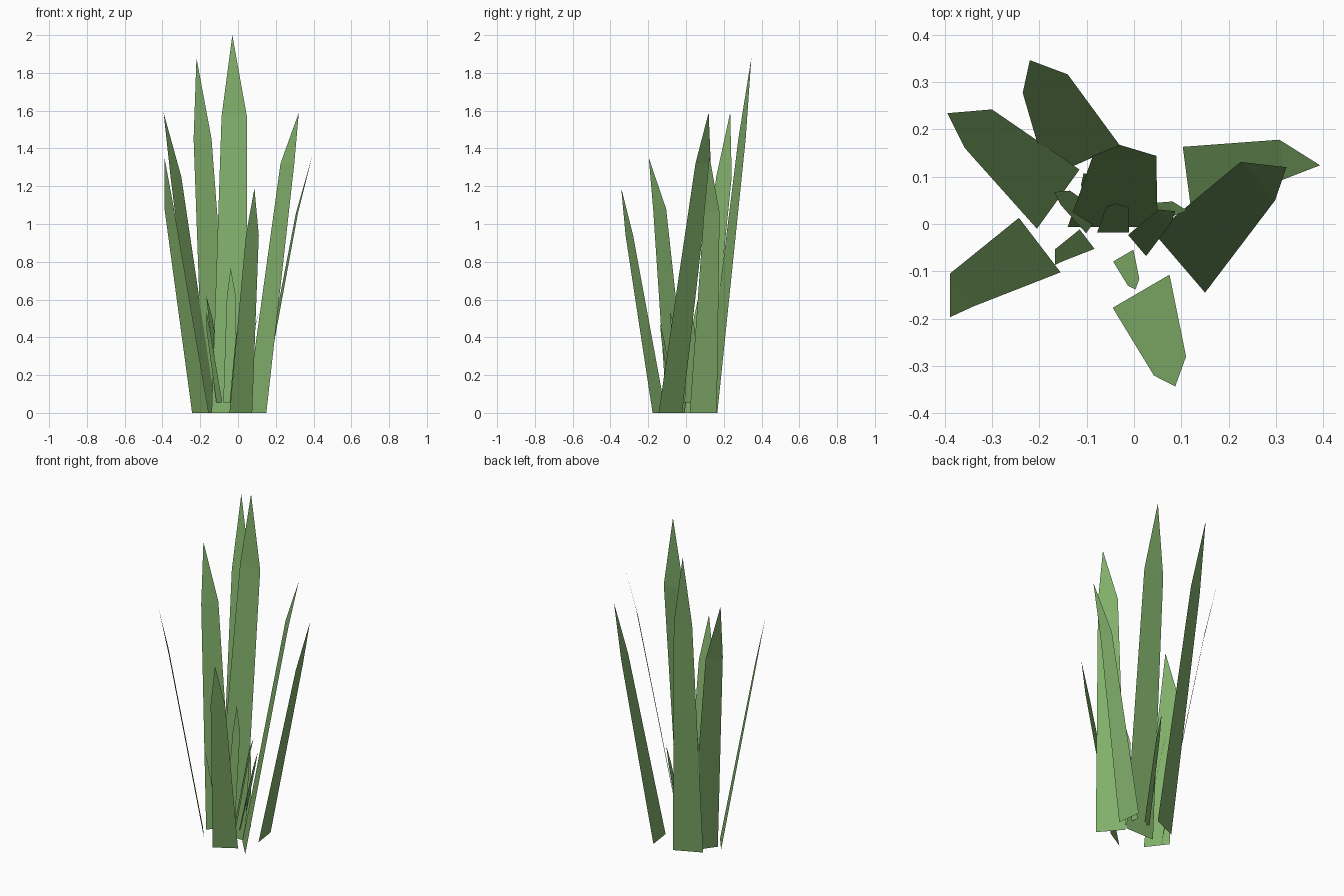
import bpy, bmesh
from mathutils import Vector

if "Cube" in bpy.data.objects:
    bpy.data.objects.remove(bpy.data.objects["Cube"])

green = bpy.data.materials.new("leaf_green")
green.diffuse_color = (0.223, 0.434, 0.147, 1)
green.use_nodes = True
green.node_tree.nodes["Principled BSDF"].inputs["Base Color"].default_value = green.diffuse_color

# Each blade: base pair, shoulder pair, tip (plan positions), shoulder height, tip height
BLADES = {
    "front_blade": ((-.045, -.177), (.075, -.107), (.110, -.280), (.042, -.320), (.087, -.343), .94, 1.19),
    "left_front_blade": ((-.243, .013), (-.155, -.102), (-.339, -.174), (-.389, -.105), (-.389, -.197), 1.08, 1.35),
    "left_back_blade": ((-.205, -.010), (-.115, .115), (-.300, .242), (-.357, .160), (-.394, .234), 1.25, 1.59),
    "back_blade": ((-.183, .098), (-.030, .166), (-.140, .316), (-.235, .277), (-.220, .346), 1.45, 1.88),
    "centre_blade": ((-.140, -.006), (.050, -.006), (.047, .144), (-.087, .144), (-.030, .167), 1.57, 2.00),
    "right_back_blade": ((.103, .163), (.122, .020), (.318, .095), (.307, .178), (.393, .124), 1.06, 1.36),
    "right_blade": ((.043, -.020), (.150, -.145), (.298, .050), (.225, .131), (.322, .120), 1.32, 1.59),
}


def blade(name, base_a, base_b, shoulder_b, shoulder_a, tip, shoulder_z, tip_z, scale, offset):
    """Thin leaf sheet: a tapering strip closed by a pointed end."""
    heights = (0, 0, shoulder_z, shoulder_z, tip_z)
    bm = bmesh.new()
    v = [bm.verts.new(Vector((*p, z)) * scale + offset)
         for p, z in zip((base_a, base_b, shoulder_b, shoulder_a, tip), heights)]
    bm.faces.new(v[:4])
    bm.faces.new((v[3], v[2], v[4]))
    bm.normal_update()
    for f in bm.faces:  # inner side of the leaf faces up
        if f.normal.z < 0:
            f.normal_flip()
    mesh = bpy.data.meshes.new(name)
    bm.to_mesh(mesh)
    bm.free()
    mesh.materials.append(green)
    bpy.context.collection.objects.link(bpy.data.objects.new(name, mesh))


# Tall outer tuft, and a small copy of it nested in the middle
for prefix, scale, offset in (("tall", 1, Vector((0, 0, 0))),
                              ("small", .357, Vector((-.028, -.016, .055)))):
    for name, data in BLADES.items():
        blade(f"{prefix}_{name}", *data, scale, offset)
